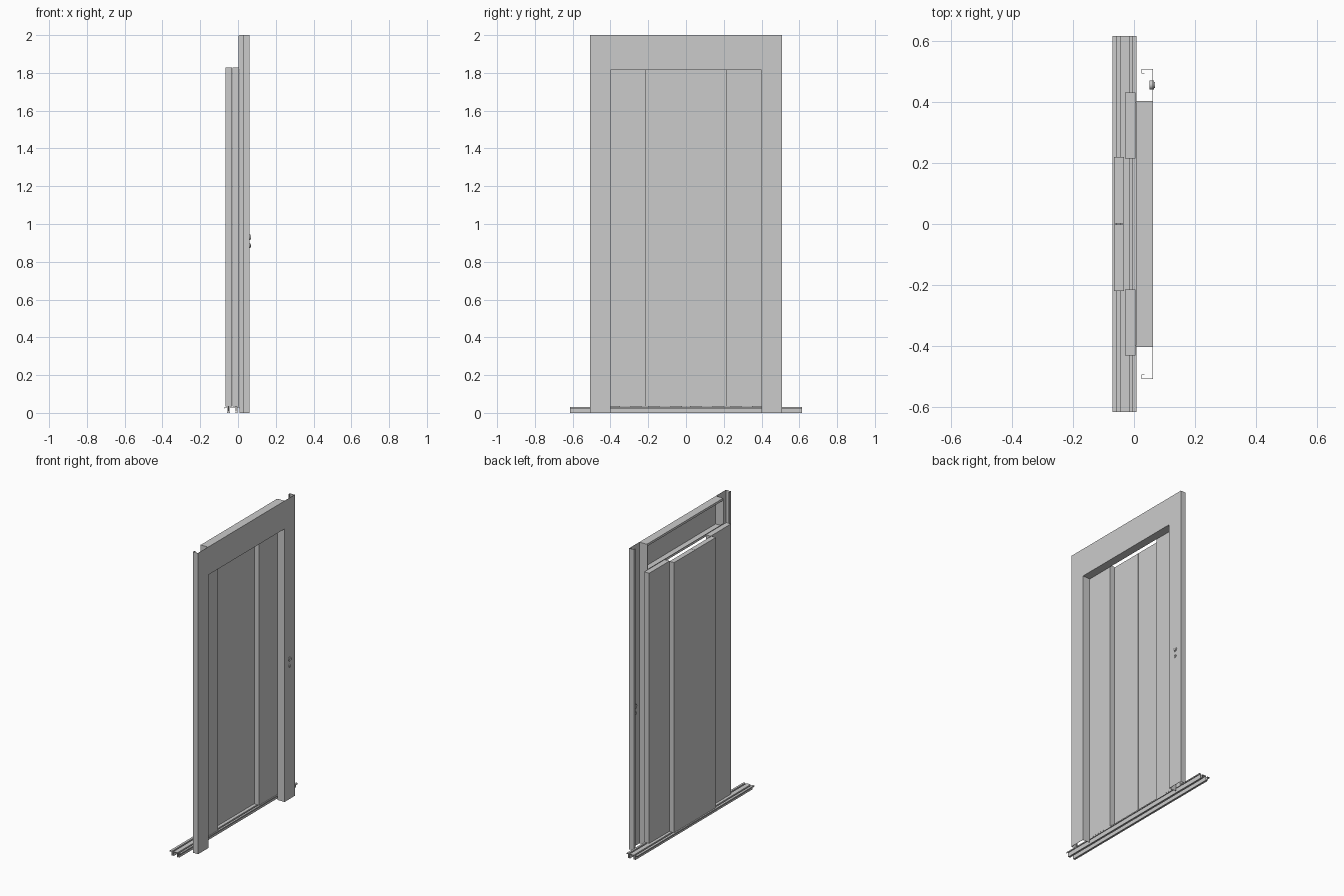
import bpy, bmesh
from mathutils import Vector, Matrix
from math import radians

if "Cube" in bpy.data.objects:
    bpy.data.objects.remove(bpy.data.objects["Cube"])


def link(name, bm):
    bmesh.ops.recalc_face_normals(bm, faces=bm.faces)
    me = bpy.data.meshes.new(name)
    bm.to_mesh(me)
    bm.free()
    ob = bpy.data.objects.new(name, me)
    bpy.context.collection.objects.link(ob)
    return ob


def box(name, x0, x1, y0, y1, z0, z1):
    bm = bmesh.new()
    bmesh.ops.create_cube(bm, size=1)
    for v in bm.verts:
        v.co = Vector(((x0 + x1) / 2 + v.co.x * (x1 - x0),
                       (y0 + y1) / 2 + v.co.y * (y1 - y0),
                       (z0 + z1) / 2 + v.co.z * (z1 - z0)))
    return link(name, bm)


def sheet(name, path, axis, a, b, thick=0.0015):
    """Bent sheet metal: open profile (xy or xz) swept along z or y."""
    bm = bmesh.new()
    rows = []
    for t in (a, b):
        rows.append([bm.verts.new((p, q, t) if axis == 'z' else (p, t, q)) for p, q in path])
    for i in range(len(path) - 1):
        bm.faces.new((rows[0][i], rows[0][i + 1], rows[1][i + 1], rows[1][i]))
    ob = link(name, bm)
    mod = ob.modifiers.new("thickness", 'SOLIDIFY')
    mod.thickness = thick
    mod.offset = 0
    mod.use_even_offset = True
    return ob


def disc(name, x0, x1, y, z, r, segs=24):
    bm = bmesh.new()
    m = Matrix.Translation(((x0 + x1) / 2, y, z)) @ Matrix.Rotation(radians(90), 4, 'Y')
    bmesh.ops.create_cone(bm, cap_ends=True, segments=segs, radius1=r, radius2=r,
                          depth=x1 - x0, matrix=m)
    for f in bm.faces:
        f.smooth = len(f.verts) == 4
    ob = link(name, bm)
    for e in ob.data.edges:
        e.use_edge_sharp = False
    ob.data.set_sharp_from_angle(angle=radians(40))
    return ob


# Frame: two folded jambs and a folded lintel
for s, side in ((1, "right"), (-1, "left")):
    jamb = [(0.009, 0.401), (0.061, 0.401), (0.061, 0.507), (0.026, 0.507),
            (0.026, 0.493), (0.034, 0.493)]
    sheet(side + "_jamb", [(x, s * y) for x, y in jamb], 'z', 0, 2)
    box(side + "_lintel_end", 0.003, 0.06, s * 0.398 - 0.001, s * 0.398 + 0.001, 1.815, 1.999)
sheet("lintel", [(0.008, 1.985), (0.008, 1.999), (0.061, 1.999), (0.061, 1.815),
                 (0.008, 1.815), (0.008, 1.83)], 'y', -0.4, 0.4)

# Four telescopic door panels with guide shoes in the sill grooves
panels = (("inner", -0.066, -0.033, 0.001, 0.219, -0.05),
          ("outer", -0.03, 0.005, 0.215, 0.43, -0.01))
for s, side in ((1, "right"), (-1, "left")):
    for kind, x0, x1, y0, y1, gx in panels:
        lo, hi = sorted((s * y0, s * y1))
        box(f"{side}_{kind}_panel", x0, x1, lo, hi, 0.033, 1.828)
        for i, yc in enumerate((lo + 0.05, hi - 0.05)):
            box(f"{side}_{kind}_guide_shoe_{i}", gx - 0.003, gx + 0.003,
                yc - 0.03, yc + 0.03, 0.008, 0.034)

# Sill: thin extrusion with two guide grooves and feet
L = 0.615
sheet("sill", [(-0.07, 0.022), (-0.07, 0.029), (-0.056, 0.029), (-0.056, 0.004),
               (-0.044, 0.004), (-0.044, 0.029), (-0.016, 0.029), (-0.016, 0.004),
               (-0.004, 0.004), (-0.004, 0.029), (0.007, 0.029), (0.007, 0.022)],
      'y', -L, L, 0.002)
for i, x in enumerate((-0.056, -0.044, -0.016, -0.004)):
    box(f"sill_foot_{i}", x - 0.001, x + 0.001, -L, L, 0, 0.004)

# Call button and key switch on the right jamb
disc("call_button_rim", 0.050, 0.065, 0.455, 0.93, 0.015)
disc("call_button", 0.065, 0.068, 0.455, 0.93, 0.010)
disc("key_switch_rim", 0.050, 0.066, 0.455, 0.885, 0.011)
box("key_slot", 0.066, 0.0675, 0.4535, 0.4565, 0.879, 0.891)
